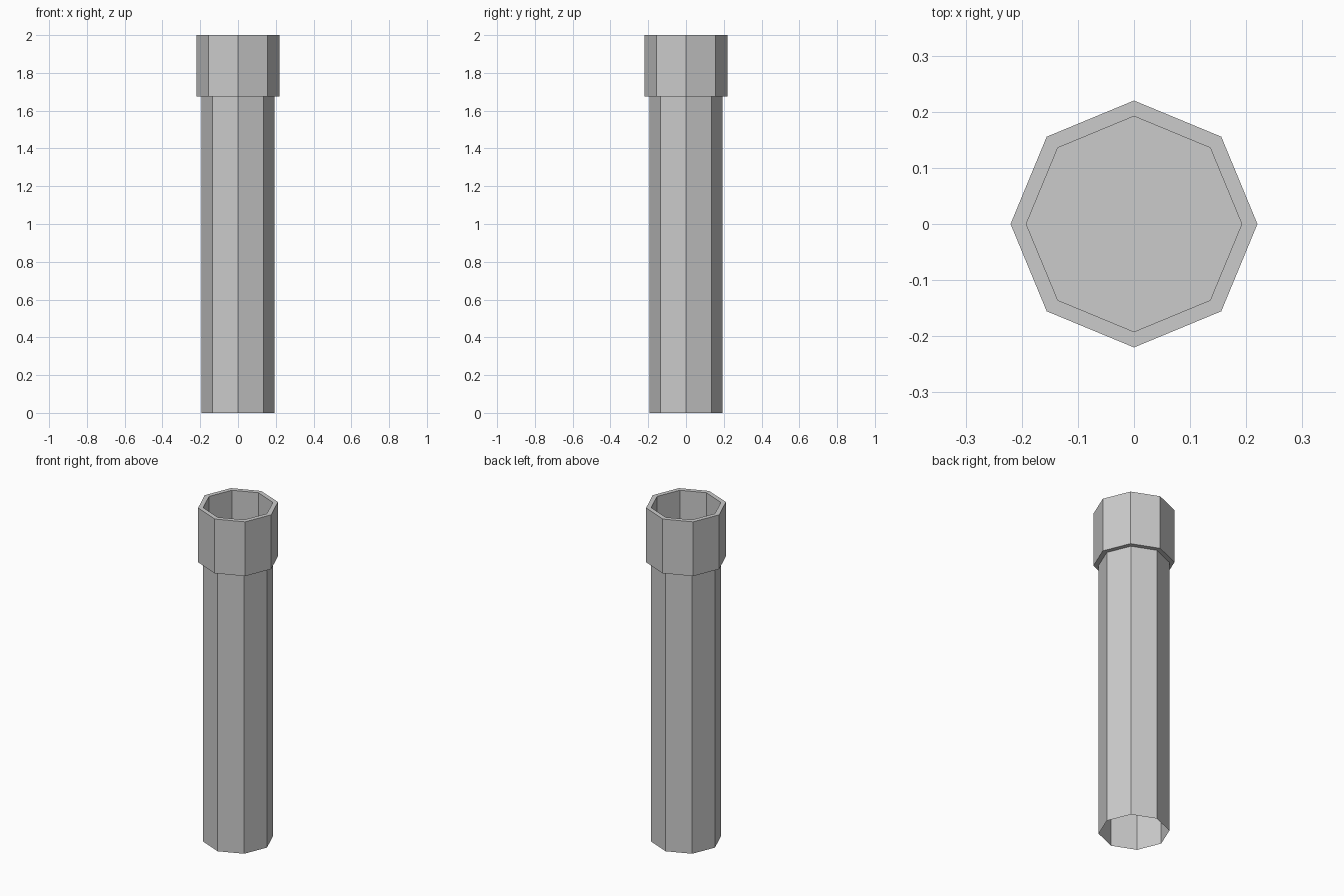
import bpy, bmesh
from math import cos, sin, pi

if "Cube" in bpy.data.objects:
    bpy.data.objects.remove(bpy.data.objects["Cube"])

SIDES = 8
R_PIPE, R_COLLAR = 0.192, 0.22
Z_COLLAR, Z_TOP = 1.675, 2.0

# Profile (radius, height): open foot, shaft, collar ledge, collar, rim, inner socket
profile = [(R_PIPE, 0), (R_PIPE, Z_COLLAR), (R_COLLAR, Z_COLLAR),
           (R_COLLAR, Z_TOP), (R_PIPE, Z_TOP), (R_PIPE, Z_COLLAR)]

bm = bmesh.new()


def ring(r, z):
    return [bm.verts.new((r * cos(2 * pi * i / SIDES), r * sin(2 * pi * i / SIDES), z))
            for i in range(SIDES)]


# The socket floor shares the ring at the top of the shaft
rings = [ring(r, z) for r, z in profile[:-1]]
rings.append(rings[1])
for a, b in zip(rings, rings[1:]):
    for i in range(SIDES):
        j = (i + 1) % SIDES
        bm.faces.new((a[i], a[j], b[j], b[i]))

# Socket floor, facing up
bm.faces.new(rings[-1])

mesh = bpy.data.meshes.new("collared_pipe")
bm.to_mesh(mesh)
bm.free()
bpy.context.collection.objects.link(bpy.data.objects.new("collared_pipe", mesh))
